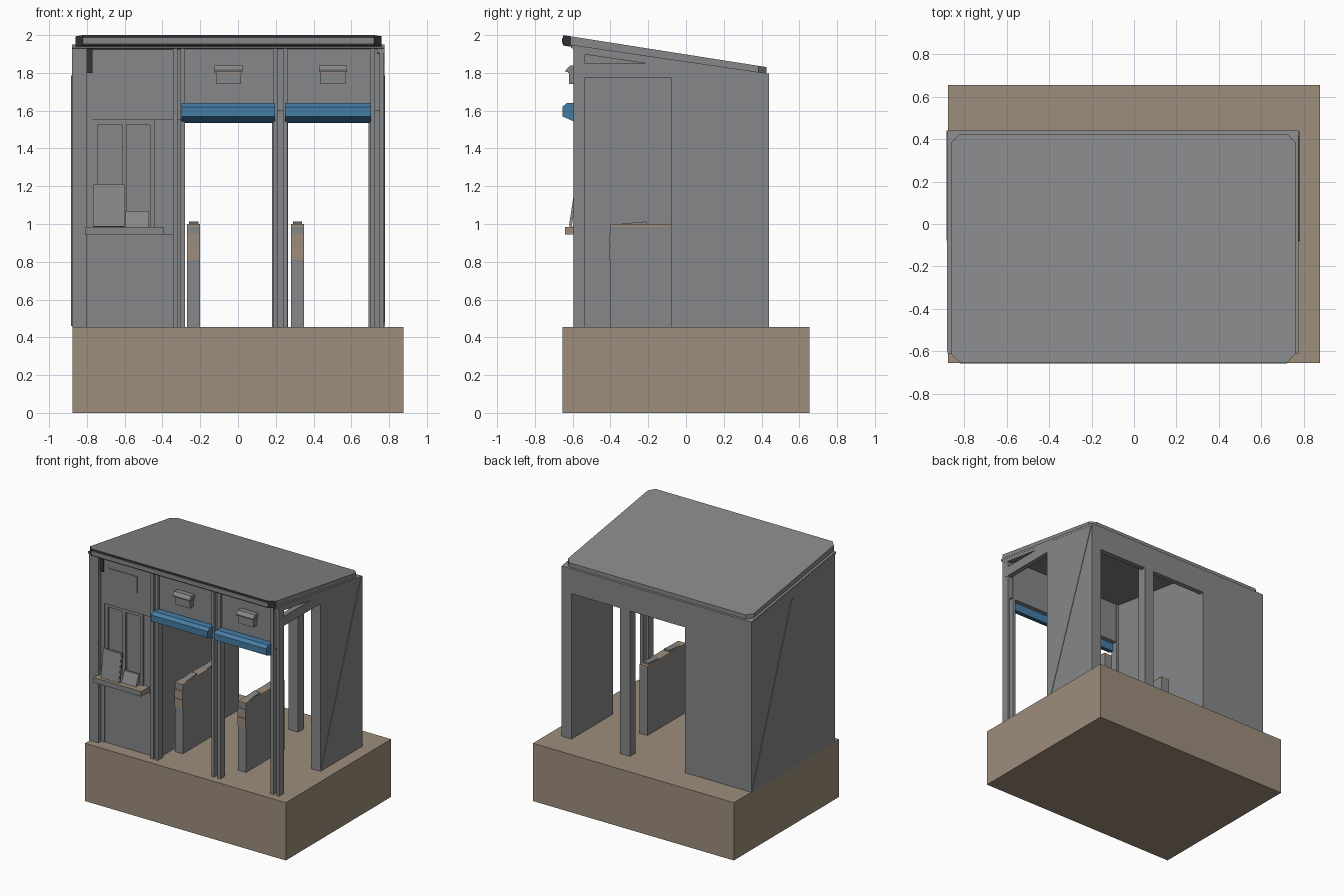
import bpy, bmesh, math
from mathutils import Matrix

old = bpy.data.objects.get("Cube")
if old:
    bpy.data.objects.remove(old, do_unlink=True)


def material(name, r, g, b):
    m = bpy.data.materials.new(name)
    m.use_nodes = True
    m.diffuse_color = (r, g, b, 1)
    m.node_tree.nodes["Principled BSDF"].inputs["Base Color"].default_value = (r, g, b, 1)
    return m


GREY = material("grey metal", 0.24, 0.245, 0.25)
BROWN = material("brown ground", 0.34, 0.27, 0.2)
BLUE = material("blue awning", 0.06, 0.2, 0.37)
DARK = material("dark trim", 0.035, 0.036, 0.038)

GROUND = 0.455
FRONT, BACK = -0.595, 0.44


def slope(y):
    """Height of the wall tops under the pitched roof."""
    return 1.79 + (BACK - y) * 0.146


def finish(name, bm, mat):
    bmesh.ops.recalc_face_normals(bm, faces=bm.faces)
    mesh = bpy.data.meshes.new(name)
    bm.to_mesh(mesh)
    bm.free()
    mesh.materials.append(mat)
    ob = bpy.data.objects.new(name, mesh)
    bpy.context.collection.objects.link(ob)
    return ob


def box(name, x, y, z, mat=GREY):
    bm = bmesh.new()
    bmesh.ops.create_cube(bm, size=1)
    for v in bm.verts:
        v.co = [r[0] if c < 0 else r[1] for c, r in zip(v.co, (x, y, z))]
    return finish(name, bm, mat)


def side_prism(name, x, profile, mat=GREY):
    """Extrude a (y, z) profile from x[0] to x[1]."""
    bm = bmesh.new()
    face = bm.faces.new([bm.verts.new((x[0], y, z)) for y, z in profile])
    ext = bmesh.ops.extrude_face_region(bm, geom=[face])
    for v in ext["geom"]:
        if isinstance(v, bmesh.types.BMVert):
            v.co.x = x[1]
    return finish(name, bm, mat)


def roofed(name, x, y, z0, drop=None):
    """Block whose top follows the roof; drop makes it a sloping beam."""
    low = [z0, z0] if drop is None else [slope(y[0]) - drop, slope(y[1]) - drop]
    return side_prism(name, x, [(y[0], low[0]), (y[1], low[1]),
                                (y[1], slope(y[1])), (y[0], slope(y[0]))])


# Ground block
box("ground_block", (-0.875, 0.875), (-0.655, 0.655), (0, GROUND), BROWN)

# Ticket booth and walls
roofed("booth_body", (-0.88, -0.3), (-0.54, BACK), GROUND)
roofed("booth_corner_column", (-0.88, -0.8), (FRONT, -0.53), GROUND)
roofed("right_wall", (0.69, 0.775), (-0.08, BACK), GROUND)
roofed("back_header", (-0.3, 0.69), (0.4, BACK), 1.6)
box("back_pillar", (0.18, 0.265), (0.37, BACK), (GROUND, 1.7))
box("corner_recess", (-0.8, -0.77), (-0.575, -0.53), (1.8, 1.94), DARK)
box("recess_post", (-0.8, -0.77), (-0.56, -0.53), (GROUND, 1.8))

# Front header and paired posts
roofed("front_header", (-0.3, 0.77), (-0.575, -0.54), 1.6)
roofed("booth_front_header", (-0.77, -0.3), (-0.565, -0.53), 1.55)
for i, x in enumerate((-0.345, -0.305, 0.185, 0.238, 0.7, 0.75)):
    roofed(f"front_post_{i + 1}", (x, x + 0.024), (FRONT, -0.535), GROUND)

# Open side frame
box("side_beam", (0.735, 0.775), (-0.56, -0.06), (1.775, 1.85))
roofed("side_roof_beam", (0.735, 0.775), (FRONT, -0.06), 0, 0.035)

# Diagonal braces on the side walls
for name, x, y0, y1 in (("right_brace", (0.77, 0.779), -0.08, 0.415),
                        ("left_brace", (-0.884, -0.875), 0.44, -0.055)):
    w = 0.022 if y1 > y0 else -0.022
    side_prism(name, x, [(y0, 0.46), (y0 + w, 0.46), (y1 + w, 1.785), (y1, 1.785)])

# Pitched roof with clipped corners
X0, X1, Y0, Y1, CUT = -0.86, 0.76, -0.652, 0.425, 0.04
THICK = 0.055


def roof_z(y):
    return 2.0 - (y - Y0) * 0.157


outline = [(X0 + CUT, Y0), (X1 - CUT, Y0), (X1, Y0 + CUT), (X1, Y1 - CUT),
           (X1 - CUT, Y1), (X0 + CUT, Y1), (X0, Y1 - CUT), (X0, Y0 + CUT)]
bm = bmesh.new()
top = [bm.verts.new((x, y, roof_z(y))) for x, y in outline]
bottom = [bm.verts.new((x, y, roof_z(y) - THICK)) for x, y in outline]
bm.faces.new(top)
bm.faces.new(bottom[::-1])
for i in range(len(top)):
    j = (i + 1) % len(top)
    bm.faces.new((top[i], bottom[i], bottom[j], top[j]))
roof = finish("roof", bm, GREY)
roof.data.materials.append(DARK)
for p in roof.data.polygons:
    if p.normal.y < -0.5 and abs(p.normal.z) < 0.3:
        p.material_index = 1
box("roof_front_panel", (X0 + CUT, X1 - CUT), (Y0 - 0.004, Y0), (1.955, 1.985))
# Thin eave flange, wider than the roof sheet
side_prism("eave_flange", (-0.878, 0.776),
           [(y, slope(y) + dz) for y, dz in ((-0.61, -0.012), (BACK, -0.012),
                                             (BACK, 0.006), (-0.61, 0.006))])

# Awnings over both passages
for side, x in (("left", (0.25, 0.705)), ("right", (-0.3, 0.195))):
    side_prism(f"{side}_awning", x, [(-0.575, 1.64), (-0.63, 1.64), (-0.655, 1.62),
                                     (-0.655, 1.57), (-0.575, 1.535)], BLUE)

# Wall lamps
for i, x in enumerate((-0.05, 0.503)):
    box(f"lamp_body_{i + 1}", (x - 0.065, x + 0.065), (-0.62, -0.57), (1.74, 1.805))
    box(f"lamp_strip_{i + 1}", (x - 0.068, x + 0.068), (-0.625, -0.57), (1.8, 1.808), BROWN)
    side_prism(f"lamp_cap_{i + 1}", (x - 0.075, x + 0.075),
               [(-0.57, 1.838), (-0.615, 1.838), (-0.637, 1.815), (-0.637, 1.805), (-0.57, 1.805)])

# Booth window, sign plate and shelf
box("sign_plate", (-0.73, -0.48), (-0.572, -0.56), (1.71, 1.84))
for x in (-0.77, -0.615, -0.465):
    box("window_mullion", (x, x + 0.025), (-0.556, -0.535), (0.98, 1.55))
box("window_head", (-0.77, -0.44), (-0.556, -0.535), (1.525, 1.55))
box("lower_panel", (-0.77, -0.345), (-0.556, -0.535), (GROUND, 0.945))
shelf = box("shelf", (-0.81, -0.395), (-0.64, -0.53), (0.945, 0.985), BROWN)
shelf.data.materials.append(GREY)
for p in shelf.data.polygons:
    if p.normal.y < -0.5:
        p.material_index = 1

# Leaning board and small stand on the shelf
for name, inset, depth, mat in (("board", 0, 0.012, BROWN), ("board_face", 0.006, 0.015, GREY)):
    board = box(name, (-0.765 + inset, -0.6 - inset), (-depth, 0),
                (inset, 0.225 - inset), mat)
    board.data.transform(Matrix.Translation((0, -0.605, 0.985)) @ Matrix.Rotation(-0.15, 4, "X"))
side_prism("shelf_stand", (-0.595, -0.47),
           [(-0.6, 0.985), (-0.55, 0.985), (-0.55, 1.07), (-0.565, 1.07)])

# Turnstile cabinets
for i, x in enumerate((-0.235, 0.315)):
    n = i + 1
    xs = (x - 0.035, x + 0.035)
    box(f"turnstile_{n}", xs, (-0.4, 0.08), (GROUND, 0.985))
    box(f"turnstile_top_{n}", xs, (-0.4, 0.08), (0.985, 1.0), BROWN)
    for z in (0.81, 0.882):
        box(f"turnstile_panel_{n}", xs, (-0.405, -0.4), (z, z + 0.068), BROWN)
    for y in (-0.38, -0.12):
        side_prism(f"turnstile_reader_{n}", (x - 0.025, x + 0.025),
                   [(y, 0.998), (y + 0.17, 0.998), (y + 0.17, 1.013)])
